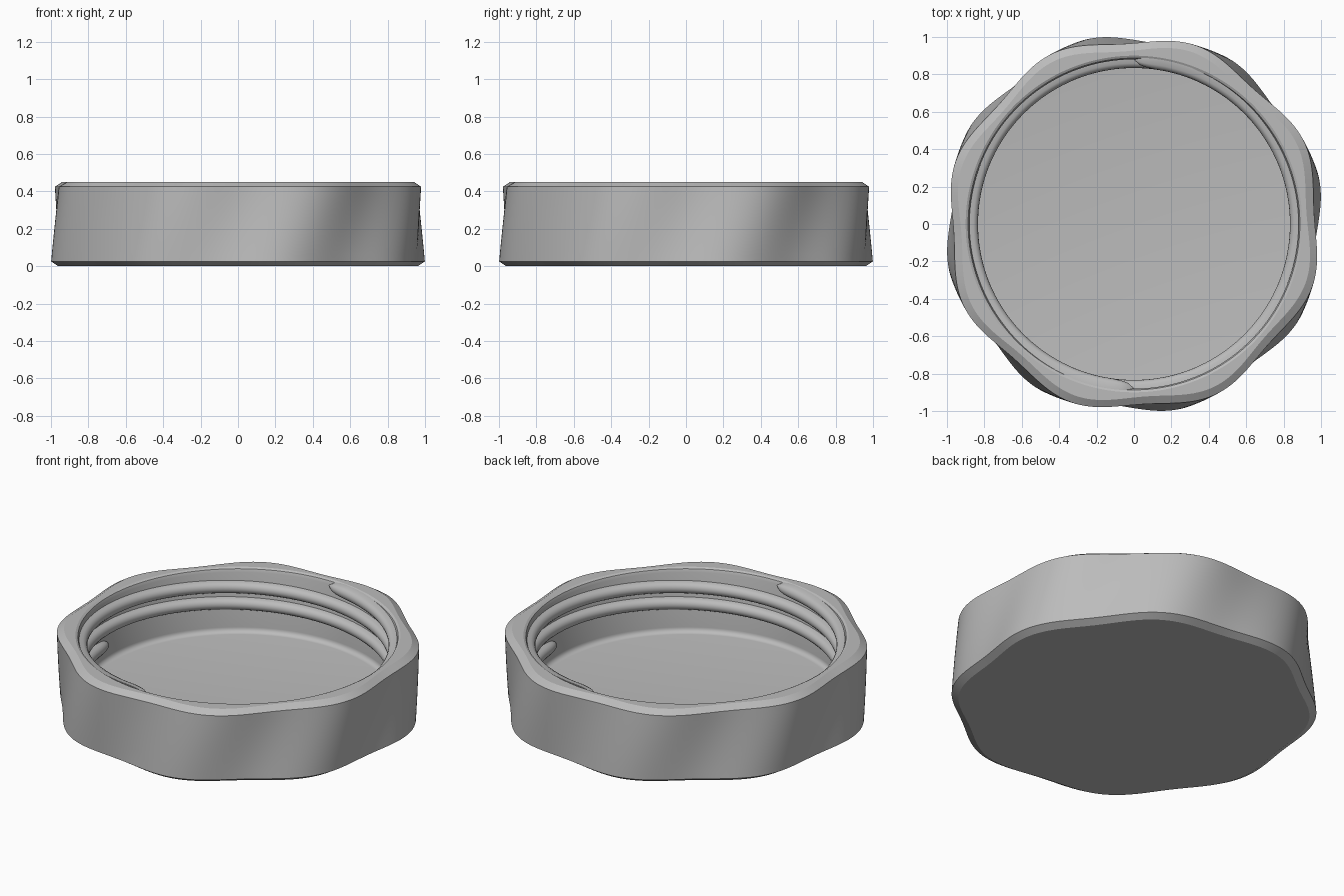
import bpy, bmesh
from math import sin, cos, pi, radians

cube = bpy.data.objects.get("Cube")
if cube:
    bpy.data.objects.remove(cube, do_unlink=True)

HEIGHT = 0.45
SEGMENTS = 240
LOBES = 8

grey = bpy.data.materials.new("light_grey")
grey.use_nodes = True
colour = (0.5, 0.5, 0.5, 1)
grey.diffuse_color = colour
grey.node_tree.nodes["Principled BSDF"].inputs["Base Color"].default_value = colour


def loft(name, rings, cap_start, cap_end, closed):
    """Skin equal-length point rings; closed joins each ring to itself."""
    bm = bmesh.new()
    rows = [[bm.verts.new(p) for p in ring] for ring in rings]
    for low, high in zip(rows, rows[1:]):
        count = len(low)
        for i in range(count if closed else count - 1):
            j = (i + 1) % count
            bm.faces.new((low[i], low[j], high[j], high[i]))
    if cap_start:
        bm.faces.new(list(reversed(rows[0])))
    if cap_end:
        bm.faces.new(rows[-1])
    bmesh.ops.recalc_face_normals(bm, faces=bm.faces)
    mesh = bpy.data.meshes.new(name)
    bm.to_mesh(mesh)
    bm.free()
    obj = bpy.data.objects.new(name, mesh)
    bpy.context.collection.objects.link(obj)
    mesh.materials.append(grey)
    bpy.ops.object.select_all(action="DESELECT")
    obj.select_set(True)
    bpy.context.view_layer.objects.active = obj
    bpy.ops.object.shade_smooth_by_angle(angle=radians(28))
    return obj


def outer_ring(z, inset=0):
    """Scalloped outline that twists and tapers slightly with height."""
    t = z / HEIGHT
    valley = radians(82 + 12 * t)
    ring = []
    for i in range(SEGMENTS):
        a = 2 * pi * i / SEGMENTS
        r = 0.997 - 0.01 * t - 0.023 * cos(LOBES * (a - valley)) - inset
        ring.append((r * cos(a), r * sin(a), z))
    return ring


def inner_ring(r, z):
    angles = [2 * pi * i / SEGMENTS for i in range(SEGMENTS)]
    return [(r * cos(a), r * sin(a), z) for a in angles]


# Lid: chamfered grip outside, bevelled mouth, straight wall, rounded floor edge
WALL = 0.88
FLOOR = 0.06
FILLET = 0.03
grip_heights = [0.025 + 0.4 * i / 10 for i in range(11)]
rings = [outer_ring(0, 0.04)]
rings += [outer_ring(z) for z in grip_heights]
rings += [outer_ring(HEIGHT, 0.04)]
rings += [inner_ring(0.9, HEIGHT), inner_ring(0.887, 0.443), inner_ring(WALL, 0.425)]
for i in range(6):
    a = pi / 2 * i / 5
    rings.append(inner_ring(WALL - FILLET * (1 - cos(a)), FLOOR + FILLET * (1 - sin(a))))
loft("lid", rings, True, True, True)


# Twin screw threads: rounded ridges winding up the inside wall
def thread(name, start):
    steps = 200
    turns = 1.25
    lead = 0.2
    sections = []
    for i in range(steps + 1):
        turn = turns * i / steps
        a = start + 2 * pi * turn
        z = 0.17 + lead * turn
        # Rounded tips at both ends
        end = min(turn, turns - turn) / 0.025
        size = max(0.05, (1 - (1 - min(end, 1)) ** 2) ** 0.5)
        section = []
        for k in range(9):
            b = pi * k / 8
            depth = 0.046 * size * sin(b) ** 0.8 if 0 < k < 8 else -0.01
            r = WALL - depth
            section.append((r * cos(a), r * sin(a), z - 0.036 * size * cos(b)))
        sections.append(section)
    loft(name, sections, True, True, True)


thread("first_thread", pi)
thread("second_thread", 0)
